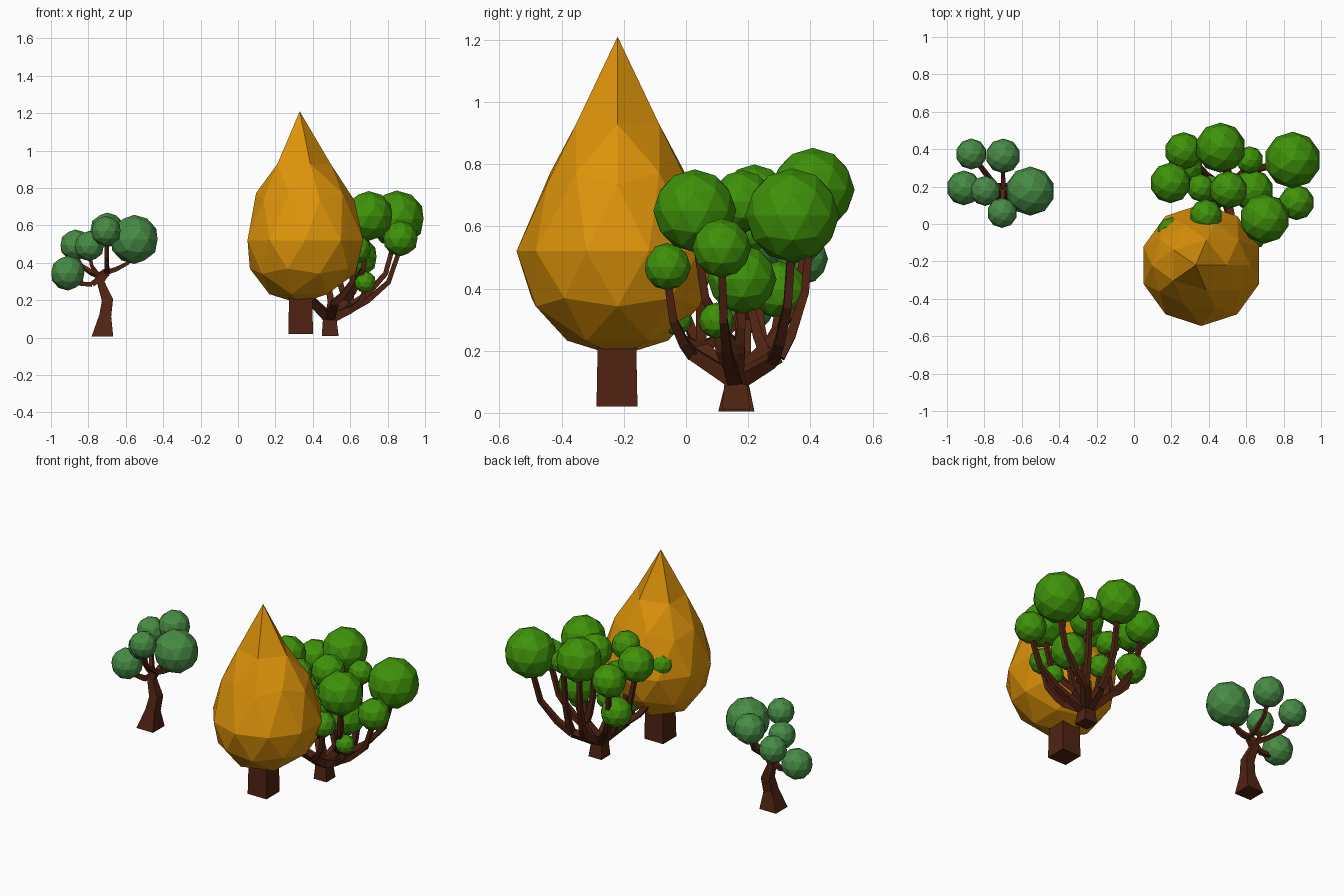
import bpy, bmesh
from mathutils import Vector, Matrix

if "Cube" in bpy.data.objects:
    bpy.data.objects.remove(bpy.data.objects["Cube"])


def material(name, rgb):
    m = bpy.data.materials.new(name)
    m.diffuse_color = (*rgb, 1)
    m.use_nodes = True
    m.node_tree.nodes["Principled BSDF"].inputs["Base Color"].default_value = m.diffuse_color
    return m


ORANGE = material("autumn_leaf", (0.72, 0.29, 0.003))
GREEN = material("bright_leaf", (0.05, 0.29, 0.003))
SAGE = material("sage_leaf", (0.065, 0.26, 0.06))
BARK = material("bark", (0.08, 0.017, 0.006))
UP = Vector((0, 0, 1))


def finish(name, bm, mat):
    bmesh.ops.recalc_face_normals(bm, faces=bm.faces[:])
    me = bpy.data.meshes.new(name)
    bm.to_mesh(me)
    bm.free()
    me.materials.append(mat)
    ob = bpy.data.objects.new(name, me)
    bpy.context.collection.objects.link(ob)


def limb(bm, pts, widths):
    """Square-section tube through points, with a half width at each."""
    P = [Vector(p) for p in pts]
    rings = []
    for i, p in enumerate(P):
        d = (P[min(i + 1, len(P) - 1)] - P[max(i - 1, 0)]).normalized()
        q = UP.rotation_difference(UP if p.z < 0.05 else d)
        rings.append([bm.verts.new(p + q @ Vector((sx, sy, 0)) * widths[i])
                      for sx, sy in ((-1, -1), (1, -1), (1, 1), (-1, 1))])
    for a, b in zip(rings, rings[1:]):
        for k in range(4):
            n = (k + 1) % 4
            bm.faces.new((a[k], a[n], b[n], b[k]))
    bm.faces.new(rings[0][::-1])
    bm.faces.new(rings[-1])


def branch(bm, start, end, w0, w1):
    """Branch that runs outward first, then turns up to its end."""
    s, e = Vector(start), Vector(end)
    pts, widths = [], []
    for flat, rise in ((0, 0), (.35, .15), (.76, .44), (1, 1)):
        d = e - s
        pts.append(s + Vector((d.x * flat, d.y * flat, d.z * rise)))
        widths.append(w0 + (w1 - w0) * flat)
    limb(bm, pts, widths)


def tree(name, trunk, widths, groups, leaf, w):
    """Trunk, then groups of leaf balls (x, y, z, r) sharing one fork."""
    wood, leaves = bmesh.new(), bmesh.new()
    limb(wood, trunk, widths)
    for fork, balls in groups:
        if fork:
            limb(wood, [trunk[-1], fork], [w * 1.4, w * 1.1])
        for x, y, z, r in balls:
            branch(wood, fork or trunk[-1], (x, y, z - r * .5), w, w * .65)
            bmesh.ops.create_icosphere(leaves, subdivisions=2, radius=r * 1.01,
                                       matrix=Matrix.Translation((x, y, z)))
    finish(name + "_branches", wood, BARK)
    finish(name + "_foliage", leaves, leaf)


# Pointed autumn tree: icosphere with tapering, stretched top and pulled apex
bm = bmesh.new()
bmesh.ops.create_icosphere(bm, subdivisions=2, radius=1)
for v in bm.verts:
    x, y, z = v.co
    h = .69 if z > .99 else z * (.338 if z < 0 else .48)
    rx, ry = (.30, .268) if z > .3 else (.325, .325)
    v.co = (.36 - .03 * z * z + rx * x, -.22 + ry * y, .52 + h)
finish("autumn_crown", bm, ORANGE)
bm = bmesh.new()
limb(bm, [(.335, -.222, .02), (.335, -.222, .32)], [.066, .06])
finish("autumn_trunk", bm, BARK)

# Small sage tree with a crooked trunk
tree("sage", [(-.725, .162, .005), (-.71, .165, .115), (-.698, .18, .2),
              (-.735, .19, .3), (-.70, .19, .35)],
     [.058, .032, .029, .02, .016],
     [(None, [(-.555, .176, .525, .13), (-.70, .364, .575, .092),
              (-.705, .06, .57, .08)]),
      ((-.74, .2, .33), [(-.87, .374, .495, .082), (-.795, .177, .49, .08)]),
      ((-.78, .19, .285), [(-.91, .193, .345, .092)])], SAGE, .013)

# Spreading bright green tree
tree("green", [(.493, .16, .01), (.49, .16, .1)], [.045, .036],
     [((.60, .14, .15), [(.869, .115, .53, .094), (.68, .098, .297, .057)]),
      ((.60, .28, .17), [(.848, .342, .635, .15), (.618, .342, .64, .073)]),
      ((.58, .17, .2), [(.698, .028, .65, .132), (.635, .18, .43, .11),
                        (.505, .182, .68, .1)]),
      ((.52, .02, .19), [(.637, -.06, .47, .075)]),
      ((.38, .05, .21), [(.20, -.04, .59, .075), (.385, .045, .69, .087),
                         (.39, -.03, .3, .05), (.41, .19, .41, .07)]),
      ((.39, .25, .2), [(.275, .30, .395, .092), (.265, .39, .63, .1),
                        (.195, .22, .69, .108), (.356, .193, .58, .073)]),
      ((.50, .30, .18), [(.463, .408, .718, .133)])], GREEN, .018)
